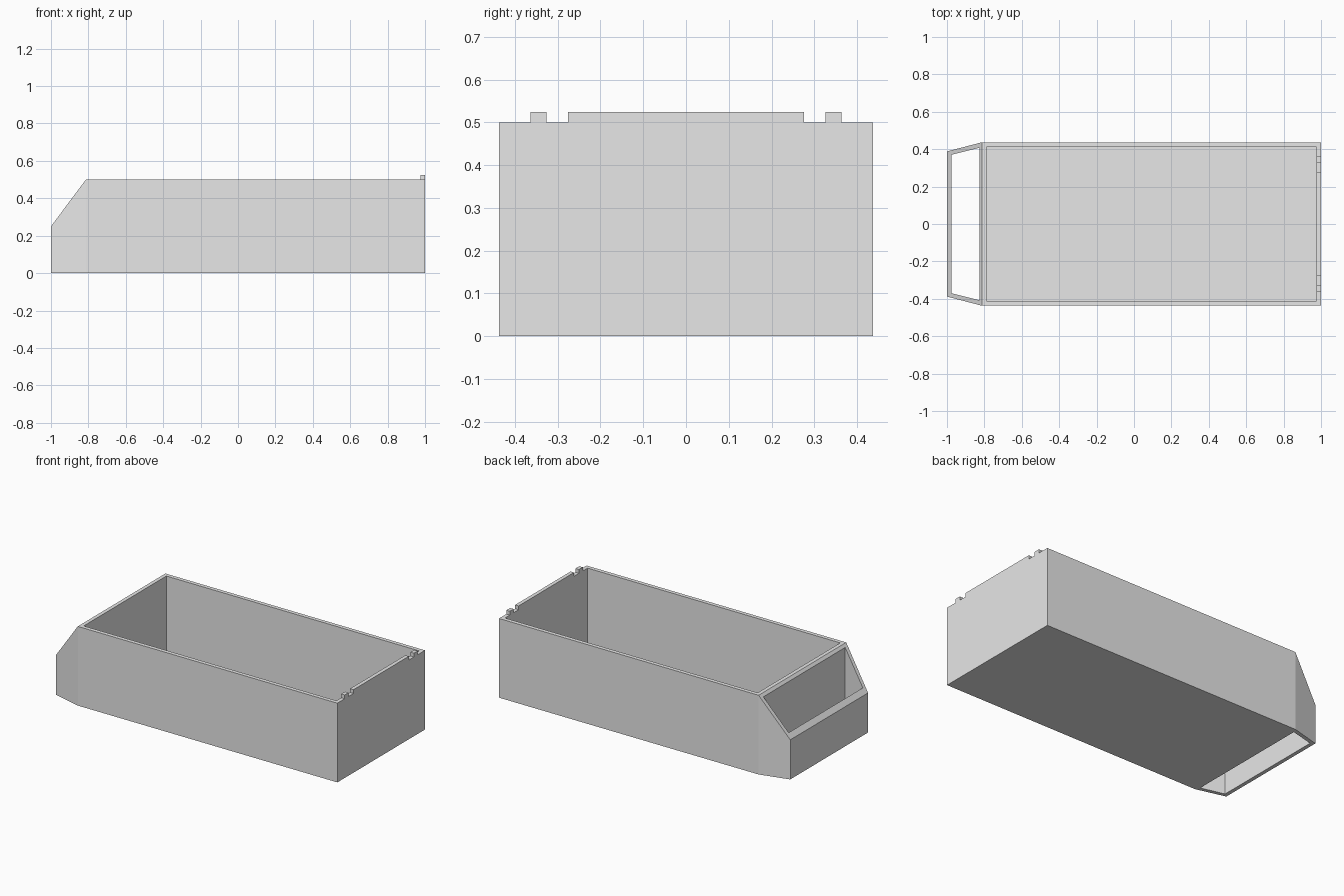
import bpy, bmesh, math
from mathutils import Vector

cube = bpy.data.objects.get("Cube")
if cube:
    bpy.data.objects.remove(cube, do_unlink=True)

# Main dimensions
HALF_W, IN_W = 0.437, 0.412      # outer and inner half widths
BACK, BACK_IN = 1.0, 0.976       # end wall
RIM, TAB_TOP, FLOOR = 0.5, 0.524, 0.025
BEND = -0.813                    # where the sides start to taper

grey = bpy.data.materials.new("light_grey")
grey.use_nodes = True
grey.diffuse_color = (0.8, 0.8, 0.8, 1)
grey.node_tree.nodes["Principled BSDF"].inputs["Base Color"].default_value = (0.8, 0.8, 0.8, 1)


def prism(name, points, offset):
    """Solid made by sweeping a flat outline along an offset."""
    bm = bmesh.new()
    face = bm.faces.new([bm.verts.new(p) for p in points])
    swept = bmesh.ops.extrude_face_region(bm, geom=[face])
    verts = [g for g in swept["geom"] if isinstance(g, bmesh.types.BMVert)]
    bmesh.ops.translate(bm, verts=verts, vec=Vector(offset))
    bmesh.ops.recalc_face_normals(bm, faces=bm.faces)
    mesh = bpy.data.meshes.new(name)
    bm.to_mesh(mesh)
    bm.free()
    mesh.materials.append(grey)
    obj = bpy.data.objects.new(name, mesh)
    bpy.context.collection.objects.link(obj)
    return obj


def plan(name, half, z0, z1):
    """Upright prism from a half outline mirrored across y."""
    outline = half + [(x, -y) for x, y in reversed(half)]
    return prism(name, [(x, y, z0) for x, y in outline], (0, 0, z1 - z0))


def box(name, x0, x1, y0, y1, z0, z1):
    return prism(name, [(x0, y0, z0), (x1, y0, z0), (x1, y1, z0), (x0, y1, z0)],
                 (0, 0, z1 - z0))


# Outer body with tapered nose
bin_body = plan("bin_body", [(-1, 0.388), (BEND, HALF_W), (BACK, HALF_W)], 0, TAB_TOP)

cutters = [
    # Main compartment
    plan("compartment_cutter", [(-0.789, IN_W), (BACK_IN, IN_W)], FLOOR, 0.7),
    # Nose pocket, open at the bottom
    plan("pocket_cutter", [(-0.976, 0.37), (-0.826, 0.408)], -0.1, 0.7),
    # Level rim
    box("rim_cutter", -1.2, BACK_IN, -0.6, 0.6, RIM, 0.8),
    # Sloping nose top
    prism("slope_cutter", [(-1.1, -0.7, 0.1163), (-0.7, -0.7, 0.651), (-1.1, -0.7, 0.651)],
          (0, 1.4, 0)),
]
# Gaps between the tabs on the end wall
for side in (-1, 1):
    for near, far in ((0.276, 0.326), (0.364, 0.6)):
        y0, y1 = sorted((side * near, side * far))
        cutters.append(box("tab_gap_cutter", 0.9, 1.1, y0, y1, RIM, 0.75))

for cutter in cutters:
    cutter.hide_render = True
    mod = bin_body.modifiers.new(cutter.name, "BOOLEAN")
    mod.operation = "DIFFERENCE"
    mod.solver = "EXACT"
    mod.object = cutter

# Bake the cuts, then drop the cutters
bpy.context.view_layer.update()
baked = bpy.data.meshes.new_from_object(
    bin_body.evaluated_get(bpy.context.evaluated_depsgraph_get()))
bin_body.modifiers.clear()
bin_body.data = baked
for cutter in cutters:
    bpy.data.objects.remove(cutter, do_unlink=True)

# Merge leftover flat edges
bm = bmesh.new()
bm.from_mesh(baked)
bmesh.ops.remove_doubles(bm, verts=bm.verts, dist=0.0001)
bmesh.ops.dissolve_limit(bm, angle_limit=math.radians(1), verts=bm.verts, edges=bm.edges)
bm.to_mesh(baked)
bm.free()
